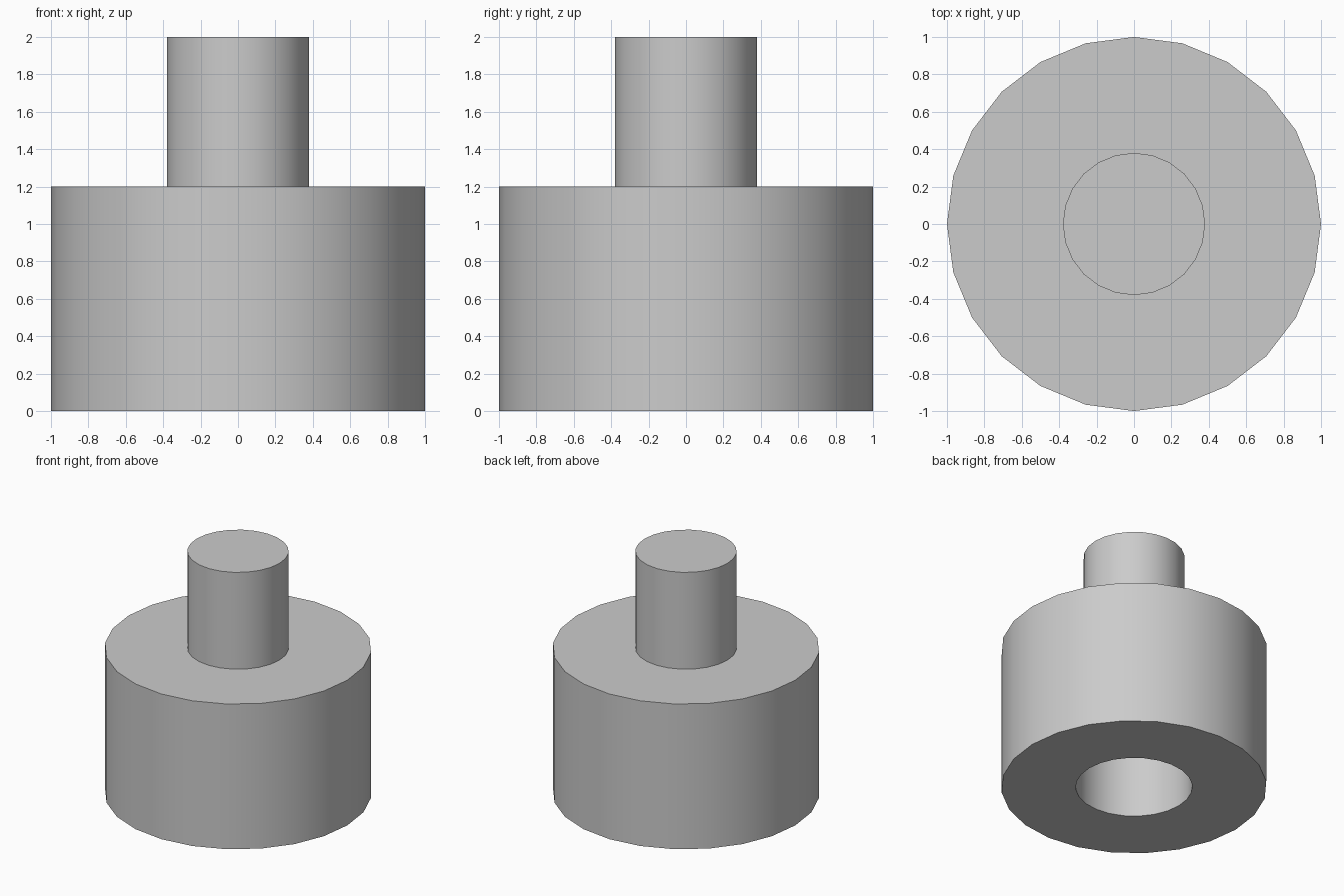
import bpy
import bmesh
from math import cos, sin, tau, radians

SIDES = 24

cube = bpy.data.objects.get("Cube")
if cube:
    bpy.data.objects.remove(cube, do_unlink=True)

grey = bpy.data.materials.new("light grey")
grey.use_nodes = True
colour = (0.6, 0.6, 0.6, 1)
grey.diffuse_color = colour
grey.node_tree.nodes["Principled BSDF"].inputs["Base Color"].default_value = colour


def lathe(name, profile):
    """Revolve (radius, height) points around z; zero radius closes the end."""
    bm = bmesh.new()
    rings = []
    for r, z in profile:
        if r == 0:
            rings.append([bm.verts.new((0, 0, z))] * SIDES)
        else:
            rings.append([bm.verts.new((r * cos(tau * i / SIDES), r * sin(tau * i / SIDES), z))
                          for i in range(SIDES)])
    for low, high in zip(rings, rings[1:]):
        for i in range(SIDES):
            j = (i + 1) % SIDES
            corners = dict.fromkeys((low[i], low[j], high[j], high[i]))
            bm.faces.new(list(corners))
    bmesh.ops.recalc_face_normals(bm, faces=bm.faces)
    mesh = bpy.data.meshes.new(name)
    bm.to_mesh(mesh)
    bm.free()
    mesh.materials.append(grey)
    obj = bpy.data.objects.new(name, mesh)
    bpy.context.collection.objects.link(obj)
    bpy.ops.object.select_all(action="DESELECT")
    obj.select_set(True)
    bpy.context.view_layer.objects.active = obj
    bpy.ops.object.shade_smooth_by_angle(angle=radians(30))
    return obj


# One closed skin: blind socket, underside, wide body, shoulder and peg
lathe("body_with_peg_and_socket", [
    (0, 0.86), (0.44, 0.86), (0.44, 0),
    (1, 0), (1, 1.2),
    (0.38, 1.2), (0.38, 2), (0, 2),
])
